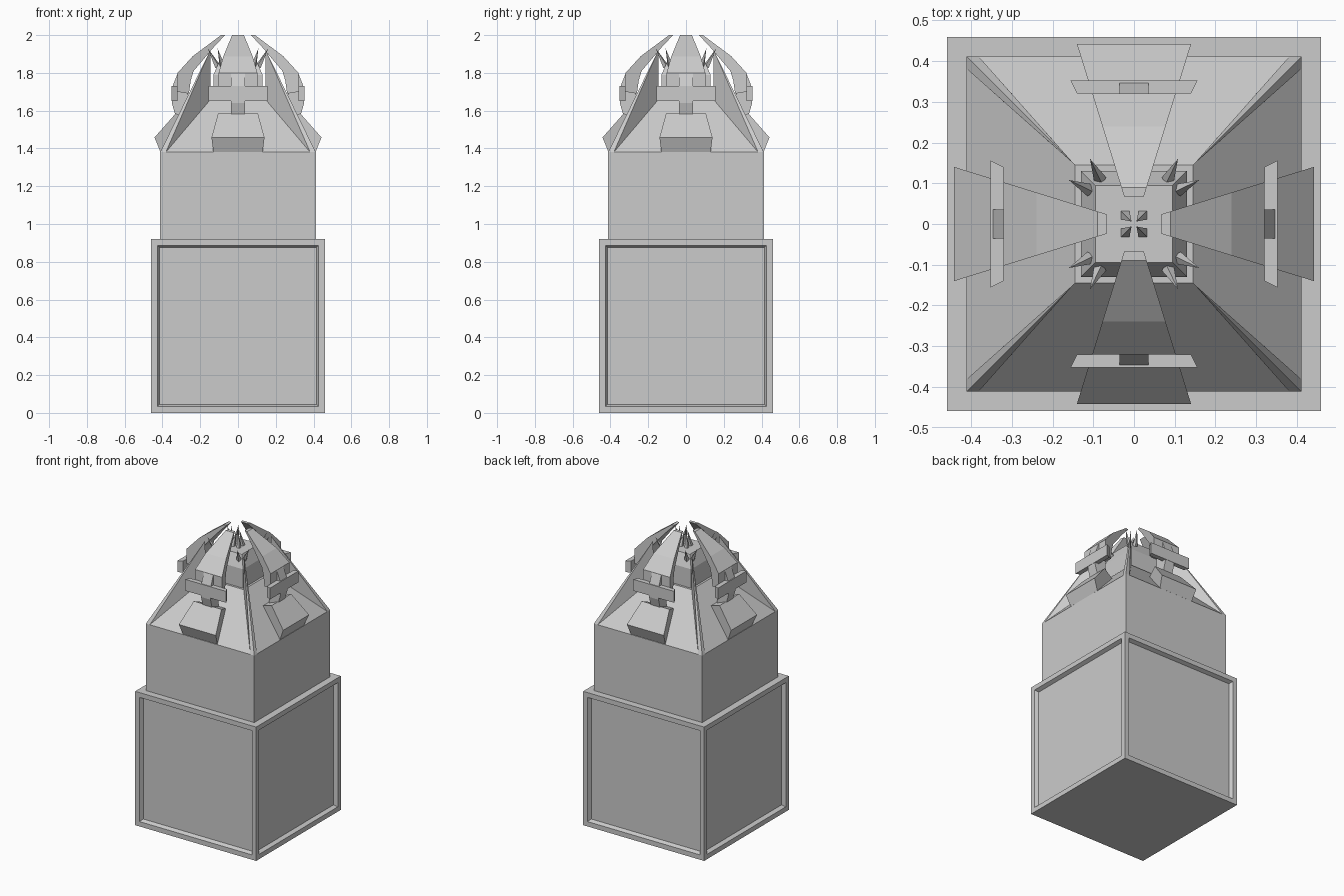
import bpy, bmesh, math
from mathutils import Vector, Matrix

if "Cube" in bpy.data.objects:
    bpy.data.objects.remove(bpy.data.objects["Cube"], do_unlink=True)

GREY = (0.6, 0.6, 0.6, 1.0)
stone = bpy.data.materials.new("plain grey")
stone.use_nodes = True
stone.diffuse_color = GREY
stone.node_tree.nodes["Principled BSDF"].inputs["Base Color"].default_value = GREY


def finish(name, bm):
    bmesh.ops.recalc_face_normals(bm, faces=bm.faces)
    mesh = bpy.data.meshes.new(name)
    bm.to_mesh(mesh)
    bm.free()
    mesh.materials.append(stone)
    obj = bpy.data.objects.new(name, mesh)
    bpy.context.collection.objects.link(obj)
    return obj


def four_sides(name, build):
    """Build the same part once for each of the four sides."""
    for i, side in enumerate(("front", "left", "back", "right")):
        bm = build()
        bmesh.ops.rotate(bm, verts=bm.verts, cent=(0, 0, 0),
                         matrix=Matrix.Rotation(i * math.pi / 2, 3, "Z"))
        finish(f"{side}_{name}", bm)


def square_stack(levels):
    """Closed square tower through (half width, height) levels."""
    bm = bmesh.new()
    corners = ((-1, -1), (1, -1), (1, 1), (-1, 1))
    rings = [[bm.verts.new((sx * h, sy * h, z)) for sx, sy in corners] for h, z in levels]
    for low, high in zip(rings, rings[1:]):
        for i in range(4):
            j = (i + 1) % 4
            bm.faces.new((low[i], low[j], high[j], high[i]))
    bm.faces.new(rings[0][::-1])
    bm.faces.new(rings[-1])
    return bm


def flared_prism(profile, width):
    """Side profile of (radius, height), with half width depending on radius."""
    bm = bmesh.new()
    sides = [[bm.verts.new((s * width(r), -r, z)) for r, z in profile] for s in (-1, 1)]
    n = len(profile)
    for i in range(n):
        j = (i + 1) % n
        bm.faces.new((sides[0][i], sides[0][j], sides[1][j], sides[1][i]))
    bm.faces.new(sides[0])
    bm.faces.new(sides[1])
    return bm


def hull(points):
    bm = bmesh.new()
    for p in points:
        bm.verts.new(p)
    bmesh.ops.convex_hull(bm, input=bm.verts)
    return bm


def spike(base, tip, radius):
    base, tip = Vector(base), Vector(tip)
    axis = tip - base
    bm = bmesh.new()
    bmesh.ops.create_cone(bm, cap_ends=True, segments=4, radius1=radius, radius2=0,
                          depth=axis.length)
    turn = axis.to_track_quat("Z", "Y").to_matrix().to_4x4()
    bmesh.ops.transform(bm, verts=bm.verts,
                        matrix=Matrix.Translation((base + tip) / 2) @ turn)
    return bm


# Pedestal with a bevelled recess on each side
bm = square_stack([(0.46, 0), (0.46, 0.92)])
bm.normal_update()
walls = [f for f in bm.faces if abs(f.normal.z) < 0.5]
bmesh.ops.inset_individual(bm, faces=walls, thickness=0.047)
bmesh.ops.inset_individual(bm, faces=walls, thickness=0.016, depth=-0.025)
finish("pedestal", bm)

# Upper block with its sloping roof, and the small tower on top
finish("upper_block", square_stack([(0.412, 0.92), (0.412, 1.38), (0.145, 1.66)]))
finish("tower", square_stack([(0.13, 1.65), (0.13, 1.79), (0.095, 1.87)]))

# Thin fins rising along the roof corners
four_sides("corner_fin", lambda: hull([
    (0.412, -0.412, 1.38), (0.382, -0.412, 1.38), (0.412, -0.382, 1.38),
    (0.145, -0.145, 1.66), (0.147, -0.147, 1.92)]))


# Claws curving over the tower: arm, narrow neck, crossbar and foot
def flare(r):
    return 0.028 + 0.31 * (r - 0.08)


ARM = [(0.068, 2.0), (0.09, 2.0), (0.24, 1.888), (0.32, 1.8), (0.32, 1.7),
       (0.26, 1.69), (0.25, 1.76), (0.235, 1.81), (0.125, 1.94)]
NECK = [(0.318, 1.802), (0.35, 1.72), (0.35, 1.64), (0.33, 1.57), (0.26, 1.54), (0.265, 1.75)]
FOOT = [(0.33, 1.585), (0.442, 1.458), (0.41, 1.38), (0.34, 1.4), (0.24, 1.55)]
BAR = [(0.32, 1.652), (0.352, 1.652), (0.352, 1.73), (0.32, 1.73)]
four_sides("claw_arm", lambda: flared_prism(ARM, flare))
four_sides("claw_neck", lambda: flared_prism(NECK, lambda r: 0.036))
four_sides("claw_foot", lambda: flared_prism(FOOT, flare))
four_sides("claw_crossbar", lambda: flared_prism(BAR, lambda r: 0.14 + 0.5 * (r - 0.32)))

# Outward spikes near the tower corners and upright spikes on its roof
for s, hand in ((-1, "a"), (1, "b")):
    four_sides("corner_spike_" + hand, lambda: spike(
        (s * 0.083, -0.108, 1.835), (s * 0.108, -0.16, 1.93), 0.016))
four_sides("roof_spike", lambda: spike((0.022, -0.022, 1.865), (0.006, -0.006, 1.98), 0.015))
